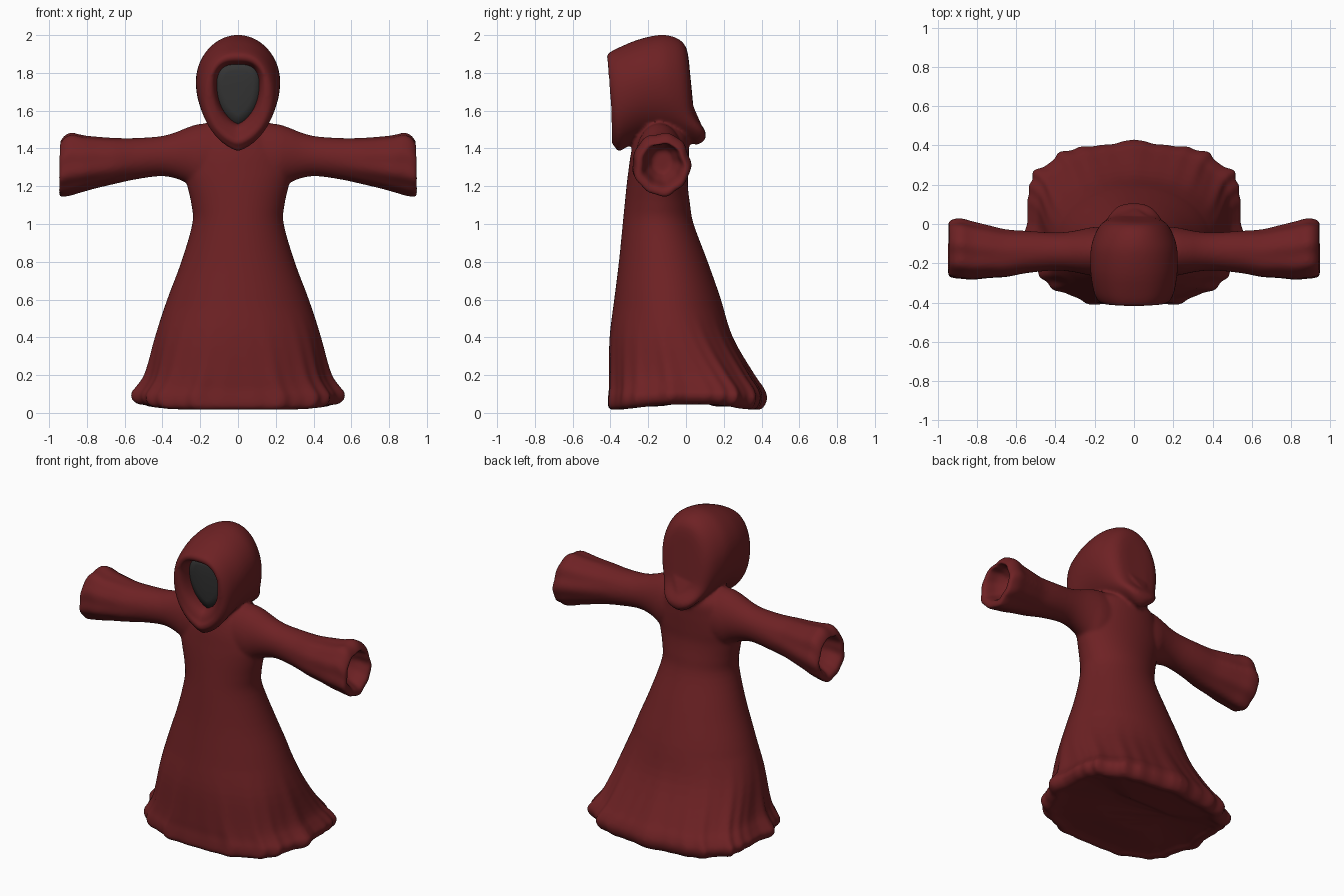
import bpy, bmesh, math
from mathutils import Vector

if "Cube" in bpy.data.objects:
    bpy.data.objects.remove(bpy.data.objects["Cube"])


def material(name, rgb):
    m = bpy.data.materials.new(name)
    m.diffuse_color = (*rgb, 1)
    m.use_nodes = True
    m.node_tree.nodes["Principled BSDF"].inputs["Base Color"].default_value = m.diffuse_color
    return m


RED = material("dark red cloth", (0.155, 0.0155, 0.0175))
GREY = material("dark grey shadow", (0.035, 0.035, 0.035))
N = 128


def spow(v, p):
    return math.copysign(abs(v) ** p, v)


def loft(name, rings, mat):
    """Closed skin through equal rings of points, capped at both ends."""
    bm = bmesh.new()
    vr = [[bm.verts.new(p) for p in r] for r in rings]
    for a, b in zip(vr, vr[1:]):
        for i in range(len(a)):
            j = (i + 1) % len(a)
            bm.faces.new((a[i], a[j], b[j], b[i]))
    bm.faces.new(vr[0])
    bm.faces.new(vr[-1])
    bmesh.ops.recalc_face_normals(bm, faces=bm.faces)
    me = bpy.data.meshes.new(name)
    bm.to_mesh(me)
    bm.free()
    me.materials.append(mat)
    ob = bpy.data.objects.new(name, me)
    bpy.context.collection.objects.link(ob)
    return ob


def refine(rows, steps):
    """Smoothly interpolate the rows of a profile."""
    out = []
    for k in range(len(rows) - 1):
        p = [rows[max(0, min(len(rows) - 1, k + d))] for d in (-1, 0, 1, 2)]
        for s in range(steps):
            t = s / steps
            out.append([0.5 * (2 * b + (c - a) * t + (2 * a - 5 * b + 4 * c - d) * t * t
                               + (3 * b - a - 3 * c + d) * t ** 3) for a, b, c, d in zip(*p)])
    return out + [list(rows[-1])]


# Robe body: height, front y, back y, half width
def body_ring(row):
    z, yf, yb, rx = row
    low = max(0.0, min(1.0, (0.55 - z) / 0.45))
    yw = (yf + yb) / 2 + 0.08 * low
    pts = []
    for i in range(N):
        t = 2 * math.pi * i / N
        s, c = math.sin(t), math.cos(t)
        fold = 0.5 * math.cos(11 * t) + 0.35 * math.cos(18 * t) + 0.3 * math.cos(29 * t)
        k = 1 + 0.04 * low ** 1.3 * fold
        x = rx * spow(s, 1 - 0.2 * low) * k
        if c > 0:
            y = yw + (yb - yw) * spow(c, 1 - 0.2 * low) * k
        else:
            y = yw + (yw - yf) * spow(c, 1 - 0.38 * low) * (1 + (k - 1) * 0.5)
        lift = 0.03 * abs(s) ** 5 * max(0, 1 - z / 0.3)
        pts.append((x, y, z + lift))
    return pts


BODY = [(0.035, -0.15, 0.15, 0.2), (0.03, -0.33, 0.32, 0.42), (0.016, -0.39, 0.37, 0.49),
        (0.035, -0.415, 0.40, 0.535), (0.08, -0.415, 0.415, 0.55), (0.13, -0.41, 0.40, 0.52),
        (0.2, -0.41, 0.355, 0.485), (0.4, -0.405, 0.245, 0.44), (0.6, -0.38, 0.185, 0.375),
        (0.8, -0.355, 0.115, 0.30), (1.0, -0.335, 0.04, 0.242), (1.1, -0.325, 0.022, 0.246),
        (1.2, -0.315, 0.01, 0.268), (1.28, -0.305, 0.012, 0.285),
        (1.38, -0.29, 0.015, 0.27), (1.47, -0.26, 0.01, 0.22), (1.53, -0.2, -0.05, 0.14)]
body = loft("robe_body", [body_ring(r) for r in refine(BODY, 4)], RED)

# Sleeves: x, centre y, centre z, radius y, radius z; the last rows form the cuff hollow
SLEEVE = [(0.05, -0.14, 1.35, 0.13, 0.19), (0.2, -0.14, 1.35, 0.125, 0.18),
          (0.27, -0.14, 1.363, 0.112, 0.147), (0.34, -0.14, 1.363, 0.1, 0.119),
          (0.42, -0.14, 1.358, 0.097, 0.105), (0.55, -0.143, 1.345, 0.108, 0.11),
          (0.65, -0.15, 1.335, 0.121, 0.121), (0.74, -0.143, 1.328, 0.134, 0.134),
          (0.82, -0.138, 1.322, 0.147, 0.148), (0.88, -0.128, 1.32, 0.152, 0.163),
          (0.92, -0.128, 1.308, 0.148, 0.158), (0.945, -0.13, 1.29, 0.135, 0.138),
          (0.945, -0.125, 1.305, 0.115, 0.122), (0.92, -0.125, 1.315, 0.1, 0.11),
          (0.87, -0.125, 1.325, 0.085, 0.095), (0.82, -0.125, 1.33, 0.05, 0.06)]


def sleeve_ring(row, side):
    x, cy, cz, ry, rz = row
    cuff = max(0.0, min(1.0, (x - 0.5) / 0.4))
    pts = []
    for i in range(64):
        t = 2 * math.pi * i / 64
        k = 1 + cuff * (0.025 * math.cos(5 * t + 1) + 0.025 * math.cos(9 * t))
        pts.append((side * x, cy + ry * k * math.cos(t), cz + rz * k * math.sin(t)))
    return pts


parts = [body]
for side, label in ((-1, "left"), (1, "right")):
    parts.append(loft(label + "_sleeve", [sleeve_ring(r, side) for r in refine(SLEEVE, 3)], RED))


# Hood: y, half width, top, bottom, squareness of the crown, point of the chin
def hood_ring(row):
    y, w, zt, zb, crown, chin = row
    zc = zb + (zt - zb) * (0.56 if crown > 0.7 else 0.68)
    back = max(0, min(1, (y + 0.25) / 0.2))
    pts = []
    for i in range(96):
        t = 2 * math.pi * i / 96
        s, c = math.sin(t), math.cos(t)
        z = zc + c * ((zt - zc) if c > 0 else (zc - zb))
        x = w * spow(s, crown if c > 0 else 1 + chin * abs(c))
        # The hood leans back and flares into a roll at the nape
        lean = 0.09 * (1.9 - z) + 0.06 * back * math.exp(-((z - 1.47) / 0.075) ** 2)
        pts.append((x, y + lean, z))
    return pts


HOOD = [(0.012, 0.08, 1.87, 1.52, 0.85, 0.2), (0.005, 0.13, 1.93, 1.45, 0.9, 0.2),
        (-0.02, 0.17, 1.97, 1.42, 0.95, 0.2), (-0.07, 0.2, 1.995, 1.43, 1, 0.2),
        (-0.14, 0.22, 2.0, 1.45, 1, 0.2), (-0.25, 0.222, 1.975, 1.45, 0.95, 0.25),
        (-0.35, 0.208, 1.935, 1.41, 0.85, 0.35), (-0.40, 0.19, 1.91, 1.385, 0.8, 0.35),
        (-0.42, 0.165, 1.89, 1.41, 0.75, 0.4), (-0.415, 0.135, 1.865, 1.47, 0.65, 0.4),
        (-0.38, 0.118, 1.85, 1.52, 0.6, 0.4), (-0.31, 0.108, 1.84, 1.535, 0.6, 0.4)]
parts.append(loft("hood", [hood_ring(r) for r in refine(HOOD, 3)], RED))


# Collar fold hanging below the face opening
def fold_tube(w, zb, r, y):
    rings = []
    for i in range(33):
        t = math.pi * (0.5 + i / 32)
        s, c = math.sin(t), math.cos(t)
        z = 1.68 + c * (1.68 - zb)
        x = w * spow(s, 1 + 0.35 * abs(c))
        rr = r * (0.35 + 0.65 * abs(c))
        out = Vector((s, 0, c))
        mid = Vector((x, y + 0.09 * (1.9 - z), z))
        rings.append([mid + out * rr * math.cos(a) + Vector((0, rr * math.sin(a), 0))
                      for a in (2 * math.pi * j / 12 for j in range(12))])
    return loft("collar_fold", rings, RED)


parts.append(fold_tube(0.16, 1.435, 0.026, -0.41))

# Fuse the cloth into one continuous soft surface
bpy.ops.object.select_all(action='DESELECT')
for p in parts:
    p.select_set(True)
bpy.context.view_layer.objects.active = body
bpy.ops.object.join()
body.name = "hooded_robe"
rm = body.modifiers.new("fuse", 'REMESH')
rm.mode = 'VOXEL'
rm.voxel_size = 0.01
rm.use_smooth_shade = True
sm = body.modifiers.new("soften", 'SMOOTH')
sm.factor = 0.5
sm.iterations = 6
for m in ("fuse", "soften"):
    bpy.ops.object.modifier_apply(modifier=m)
for f in body.data.polygons:
    f.use_smooth = True
    f.material_index = 0

# Dark face set inside the hood
FACE = [(-0.30, 0.125, 1.86, 1.52, 0.6, 0.4), (-0.345, 0.122, 1.855, 1.525, 0.6, 0.4),
        (-0.352, 0.08, 1.81, 1.58, 0.6, 0.4), (-0.355, 0.03, 1.75, 1.65, 0.6, 0.4)]
face = loft("shadowed_face", [hood_ring(r) for r in FACE], GREY)
for f in face.data.polygons:
    f.use_smooth = True
